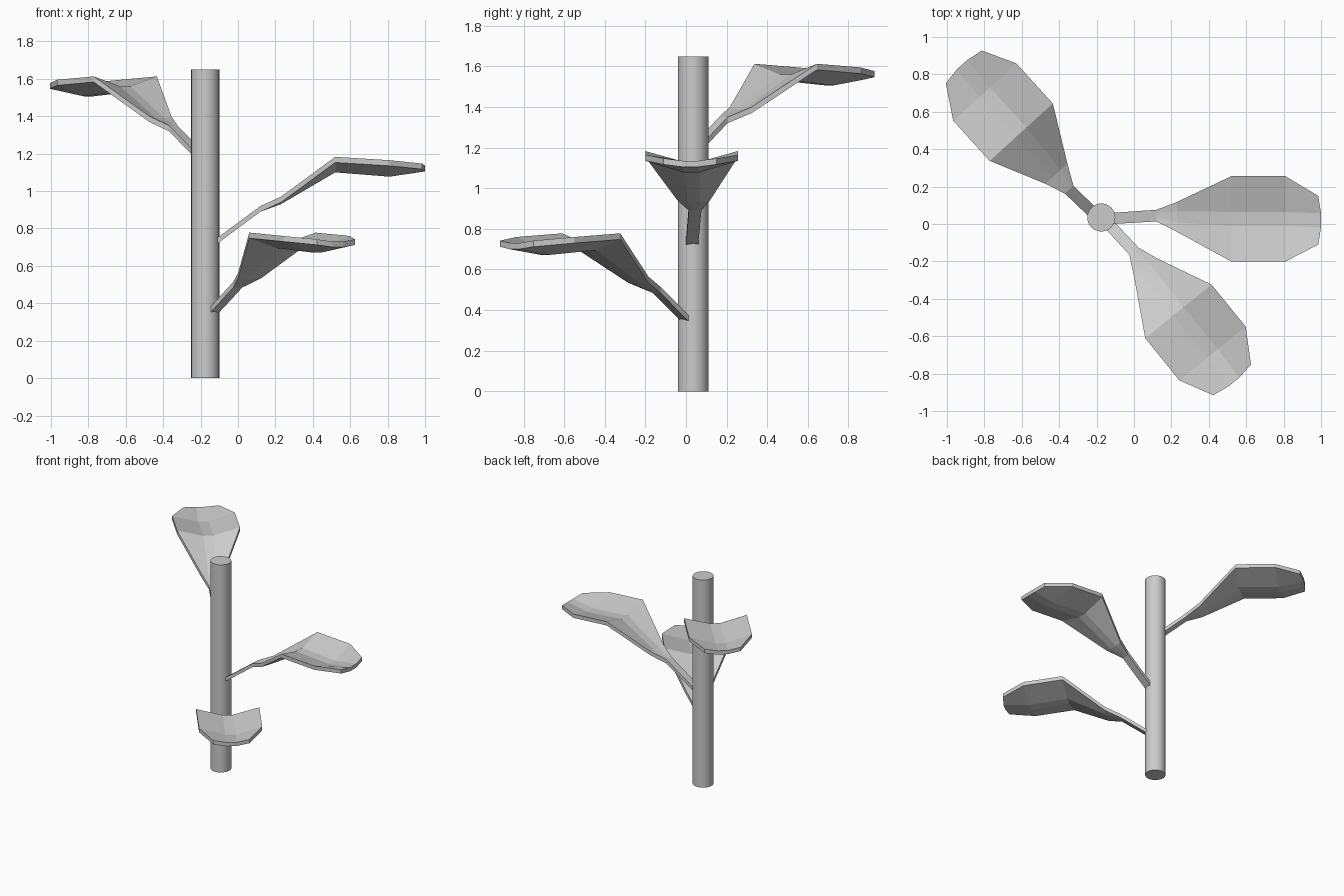
import bpy, bmesh
from math import radians
from mathutils import Matrix, Vector

cube = bpy.data.objects.get("Cube")
if cube:
    bpy.data.objects.remove(cube, do_unlink=True)

STEM_X, STEM_Y, STEM_RADIUS, STEM_HEIGHT = -0.175, 0.035, 0.075, 1.65

grey = bpy.data.materials.new("plain grey")
grey.use_nodes = True
colour = (0.6, 0.6, 0.6, 1)
grey.diffuse_color = colour
grey.node_tree.nodes["Principled BSDF"].inputs["Base Color"].default_value = colour

# Stem: a plain round post
bpy.ops.mesh.primitive_cylinder_add(
    vertices=32, radius=STEM_RADIUS, depth=STEM_HEIGHT,
    location=(STEM_X, STEM_Y, STEM_HEIGHT / 2))
stem = bpy.context.object
stem.name = "stem"
stem.data.materials.append(grey)
bpy.ops.object.shade_smooth_by_angle(angle=radians(30))

# Leaf stations from stalk to tip:
# rim reach, rib reach, sideways centre, rim half width, rib half width, rim z, rib z
STATIONS = [
    (0.065, 0.065, -0.005, 0.03, 0.01, 0.75, 0.75),
    (0.295, 0.295, 0.01, 0.031, 0.012, 0.92, 0.92),
    (0.405, 0.405, 0.003, 0.08, 0.03, 0.97, 0.96),
    (0.695, 0.695, -0.0075, 0.228, 0.037, 1.183, 1.13),
    (0.985, 0.985, -0.0075, 0.228, 0.037, 1.165, 1.107),
    (1.16, 1.175, -0.015, 0.13, 0.037, 1.147, 1.135),
]
THICKNESS = 0.03


def add_leaf(name, angle, inward, sideways, lift):
    """Creased leaf on a bent stalk, turned about the stem."""
    bm = bmesh.new()
    rows = []
    for rim_r, rib_r, mid, rim_w, rib_w, rim_z, rib_z in STATIONS:
        section = [(rim_r, mid - rim_w, rim_z), (rib_r, mid - rib_w, rib_z),
                   (rib_r, mid + rib_w, rib_z), (rim_r, mid + rim_w, rim_z)]
        rows.append([bm.verts.new(p) for p in section])
    for a, b in zip(rows, rows[1:]):
        for i in range(3):
            bm.faces.new((a[i], b[i], b[i + 1], a[i + 1]))
    # Give the blade its thickness
    lower = bmesh.ops.extrude_face_region(bm, geom=bm.faces[:], use_keep_orig=True)
    verts = [g for g in lower["geom"] if isinstance(g, bmesh.types.BMVert)]
    bmesh.ops.translate(bm, verts=verts, vec=(0, 0, -THICKNESS))
    bmesh.ops.recalc_face_normals(bm, faces=bm.faces[:])
    place = (Matrix.Translation(Vector((STEM_X, STEM_Y, lift)))
             @ Matrix.Rotation(radians(angle), 4, "Z")
             @ Matrix.Translation(Vector((-inward, sideways, 0))))
    bmesh.ops.transform(bm, matrix=place, verts=bm.verts[:])
    mesh = bpy.data.meshes.new(name)
    bm.to_mesh(mesh)
    bm.free()
    mesh.materials.append(grey)
    bpy.context.collection.objects.link(bpy.data.objects.new(name, mesh))


add_leaf("lower_leaf", -51, 0.045, 0.012, -0.405)
add_leaf("middle_leaf", 0, 0, 0, 0)
add_leaf("upper_leaf", 132.3, 0.07, 0.017, 0.43)
